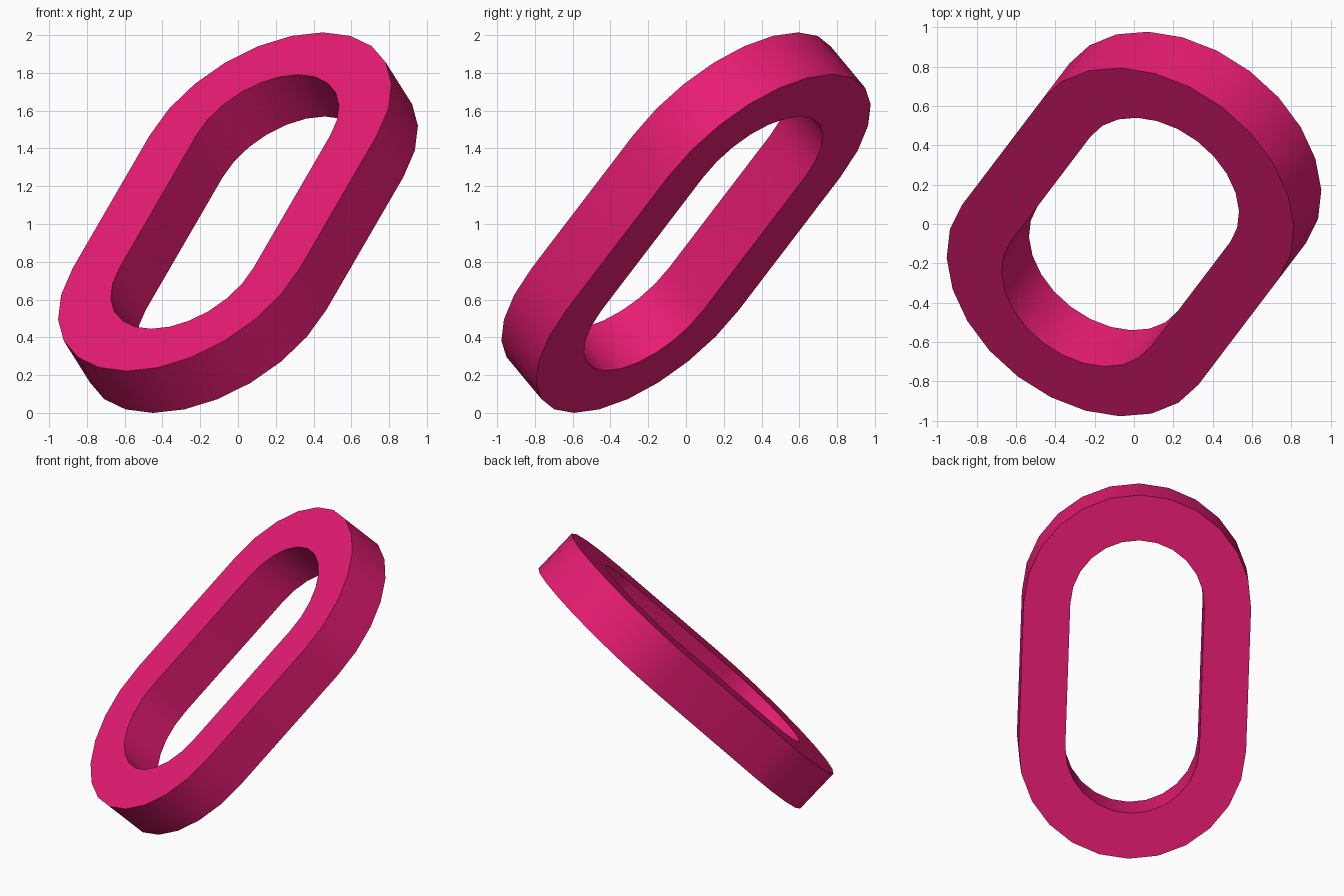
import bpy, bmesh
from math import sin, cos, pi, radians
from mathutils import Matrix, Vector

if "Cube" in bpy.data.objects:
    bpy.data.objects.remove(bpy.data.objects["Cube"])

HALF, OUTER, INNER, THICK = 0.487, 0.755, 0.445, 0.32
SEGS = 12

# square section swept around a stadium-shaped path
bm = bmesh.new()
rings = []
for side in (1, -1):
    for i in range(SEGS + 1):
        a = pi * i / SEGS + (0 if side == 1 else pi)
        rings.append([bm.verts.new((r * cos(a), side * HALF + r * sin(a), z))
                      for r, z in ((OUTER, -THICK / 2), (OUTER, THICK / 2),
                                   (INNER, THICK / 2), (INNER, -THICK / 2))])
for k, ring in enumerate(rings):
    nxt = rings[(k + 1) % len(rings)]
    for j in range(4):
        bm.faces.new((ring[j], nxt[j], nxt[(j + 1) % 4], ring[(j + 1) % 4]))

# softened rims
rims = [e for e in bm.edges if e.calc_face_angle(0) > radians(60)]
bmesh.ops.bevel(bm, geom=rims, offset=0.03, segments=2, profile=0.5, affect='EDGES')
bmesh.ops.recalc_face_normals(bm, faces=bm.faces)

# tilt the link: long axis climbs towards +x +y
az, el = radians(52.8), radians(46.2)
d = Vector((cos(az) * cos(el), sin(az) * cos(el), sin(el)))
w = Vector((sin(az), -cos(az), 0))
n = w.cross(d)
bm.transform(Matrix((w, d, n)).transposed().to_4x4())
low = min(v.co.z for v in bm.verts)
bm.transform(Matrix.Translation((0, 0, -low)))

mesh = bpy.data.meshes.new("chain_link")
bm.to_mesh(mesh)
bm.free()
link = bpy.data.objects.new("chain_link", mesh)
bpy.context.collection.objects.link(link)

mat = bpy.data.materials.new("pink")
mat.diffuse_color = (0.80, 0.012, 0.17, 1)
mat.use_nodes = True
mat.node_tree.nodes["Principled BSDF"].inputs["Base Color"].default_value = mat.diffuse_color
mesh.materials.append(mat)

bpy.context.view_layer.objects.active = link
link.select_set(True)
bpy.ops.object.shade_smooth_by_angle(angle=radians(50))
